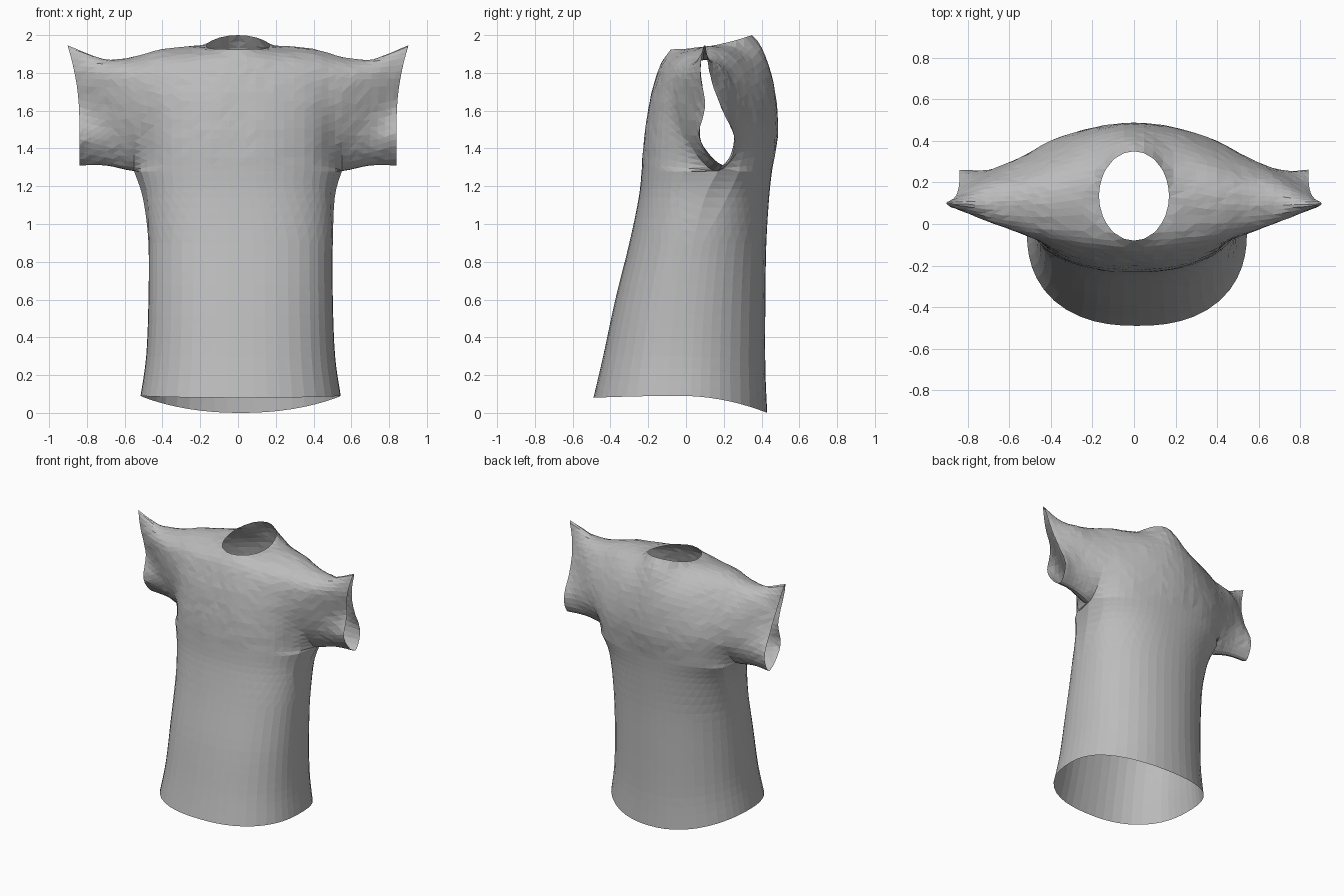
import bpy, bmesh, math, random
from mathutils import Vector

random.seed(4)
if "Cube" in bpy.data.objects:
    bpy.data.objects.remove(bpy.data.objects["Cube"])

ARMPIT_X, ARMPIT_Z = .55, 1.28
FRONT_ROUNDNESS, BACK_ROUNDNESS = 2.35, 2.15

# Cross-sections (y, z) at distances x from the middle, front bottom over the shoulder to back bottom
SECTIONS = {
    0.0: ((-.235, 1.28), (-.215, 1.5), (-.17, 1.74), (-.085, 1.91), (.13, 1.95),
          (.35, 1.99), (.45, 1.8), (.488, 1.52), (.455, 1.28)),
    0.19: ((-.22, 1.28), (-.205, 1.5), (-.155, 1.74), (-.07, 1.89), (.13, 1.945),
           (.29, 1.92), (.42, 1.77), (.465, 1.52), (.435, 1.28)),
    0.4: ((-.13, 1.28), (-.125, 1.5), (-.105, 1.72), (-.05, 1.86), (.1, 1.925),
          (.245, 1.885), (.345, 1.73), (.4, 1.52), (.38, 1.28)),
    ARMPIT_X: ((.17, 1.28), (.035, 1.4), (-.035, 1.61), (-.03, 1.81), (.09, 1.883),
               (.205, 1.845), (.3, 1.67), (.31, 1.46), (.17, 1.28)),
    0.7: ((.19, 1.31), (.085, 1.41), (.045, 1.59), (.015, 1.8), (.09, 1.872),
          (.185, 1.82), (.235, 1.67), (.26, 1.45), (.19, 1.31)),
    0.84: ((.2, 1.31), (.07, 1.45), (.1, 1.62), (.077, 1.81), (.1, 1.945),
           (.13, 1.78), (.185, 1.62), (.26, 1.44), (.2, 1.31)),
}

# Torso rows below the armpits: z, half width, front y, back y, side y
TORSO = ((1.28, .55, -.235, .455, .17), (1.14, .508, -.25, .44, .1),
         (.9, .488, -.3, .425, .04), (.6, .488, -.375, .42, 0),
         (.3, .5, -.44, .42, -.02), (.09, .53, -.49, .43, -.03))


def smooth_path(points, steps):
    """Catmull-Rom samples through points of any dimension."""
    pts = [Vector(p) for p in points]
    out = []
    for i in range(len(pts) - 1):
        a, b, c = pts[max(i - 1, 0)], pts[i], pts[i + 1]
        d = pts[min(i + 2, len(pts) - 1)]
        for k in range(steps):
            t = k / steps
            out.append(b + (c - a) * (t / 2)
                       + (a * 2 - b * 5 + c * 4 - d) * (t * t / 2)
                       + (b * 3 - a - c * 3 + d) * (t ** 3 / 2))
    return out + [pts[-1]]


def bulge_at(u, roundness):
    """How far the torso outline stands out at u, from -1 to 1 across."""
    return max(0, 1 - abs(u) ** roundness) ** (1 / roundness)


def add_sheet(bm, grid):
    """Skin a grid of points with quads."""
    verts = [[bm.verts.new(p) for p in row] for row in grid]
    for r0, r1 in zip(verts, verts[1:]):
        for j in range(len(r0) - 1):
            bm.faces.new((r0[j], r0[j + 1], r1[j + 1], r1[j]))


# Shoulders and sleeves: sections swept from sleeve to sleeve
keys = [(s * x, pts) for s in (-1, 1) for x, pts in SECTIONS.items() if x or s > 0]
keys.sort(key=lambda k: k[0])
columns = [smooth_path([(x, *pts[i]) for x, pts in keys], 4) for i in range(9)]
_, _, top_front, top_back, top_side = TORSO[0]
arches = []
for column in zip(*columns):
    x = column[0].x
    if abs(x) > ARMPIT_X - .001:
        # Closed sleeve loop, rounded underneath
        seam = (column[0] + column[-1]) / 2
        loop = [column[-2], seam, *column[1:-1], seam, column[1]]
        arch = smooth_path(loop, 5)[5:-5]
    else:
        # Open arch whose ends ease onto the torso outline
        arch = smooth_path(column, 5)
        for step, edge, roundness in ((1, top_front, FRONT_ROUNDNESS),
                                      (-1, top_back, BACK_ROUNDNESS)):
            ends = arch[::step]
            bulge = bulge_at(x / ARMPIT_X, roundness)
            shift = top_side + (edge - top_side) * bulge - ends[0].y
            for j in range(7):
                ends[j].y += shift * (1 - j / 7) ** 2
    # Sleeve openings flare out to a tip on the shoulder
    for p in arch:
        flare = .4 * max(0, p.z - 1.55) ** 2 * (abs(p.x) / .84) ** 6
        p.x += math.copysign(flare, p.x)
    # Slight cloth wrinkles
    for p in arch[2:-2]:
        p.y += random.uniform(-.002, .002)
        p.z += random.uniform(-.002, .002)
    arches.append(arch)

bm = bmesh.new()
add_sheet(bm, arches)

# Torso: front and back panels hanging from the armpit line
middle = [a for a in arches if abs(a[0].x) < ARMPIT_X + .001]
for side, roundness in ((0, FRONT_ROUNDNESS), (-1, BACK_ROUNDNESS)):
    rows = [[a[side] for a in middle]]
    for z, half, front, back, mid in smooth_path(TORSO, 4)[1:]:
        row = []
        ease = min(1, (ARMPIT_Z - z) / .4)
        ease *= ease * (3 - 2 * ease)
        for a in middle:
            u = max(-1, min(1, a[side].x / ARMPIT_X))
            u += (math.sin(u * math.pi / 2) - u) * ease
            bulge = bulge_at(u, roundness)
            edge = back if side else front
            # The hem dips towards the back
            dip = (.09 if side else .01) * bulge ** 2 * (1 - z / ARMPIT_Z) ** 2 * 1.157
            row.append(Vector((u * half + .014 * ease,
                               mid + (edge - mid) * bulge, max(0, z - dip))))
        rows.append(row)
    add_sheet(bm, rows)
bmesh.ops.remove_doubles(bm, verts=bm.verts, dist=.0005)

# Neck opening: remove the inside of an oval and round its rim
NECK_Y, NECK_RX, NECK_RY = .135, .168, .215


def neck_radius(p):
    return math.hypot(p.x / NECK_RX, (p.y - NECK_Y) / NECK_RY)


hole = []
for f in bm.faces:
    c = f.calc_center_median()
    if c.z > 1.8 and neck_radius(c) < 1:
        hole.append(f)
bmesh.ops.delete(bm, geom=hole, context='FACES')
for v in bm.verts:
    if v.is_boundary and v.co.z > 1.8 and abs(v.co.x) < .4:
        r = neck_radius(v.co)
        v.co.x /= r
        v.co.y = NECK_Y + (v.co.y - NECK_Y) / r
        rise = (v.co.y - NECK_Y + NECK_RY) / (2 * NECK_RY)
        v.co.z = 1.925 + .075 * rise ** 2

# Keep the outside of the cloth facing outward
bmesh.ops.recalc_face_normals(bm, faces=bm.faces)
chest = min(bm.faces, key=lambda f: (f.calc_center_median() - Vector((0, -.3, .8))).length)
if chest.normal.y > 0:
    bmesh.ops.reverse_faces(bm, faces=bm.faces)
bmesh.ops.triangulate(bm, faces=bm.faces)

mesh = bpy.data.meshes.new("shirt")
bm.to_mesh(mesh)
bm.free()
shirt = bpy.data.objects.new("shirt", mesh)
bpy.context.collection.objects.link(shirt)

# Plain grey cloth
cloth = bpy.data.materials.new("grey_cloth")
cloth.use_nodes = True
grey = (.5, .5, .5, 1)
cloth.diffuse_color = grey
cloth.node_tree.nodes["Principled BSDF"].inputs["Base Color"].default_value = grey
mesh.materials.append(cloth)
